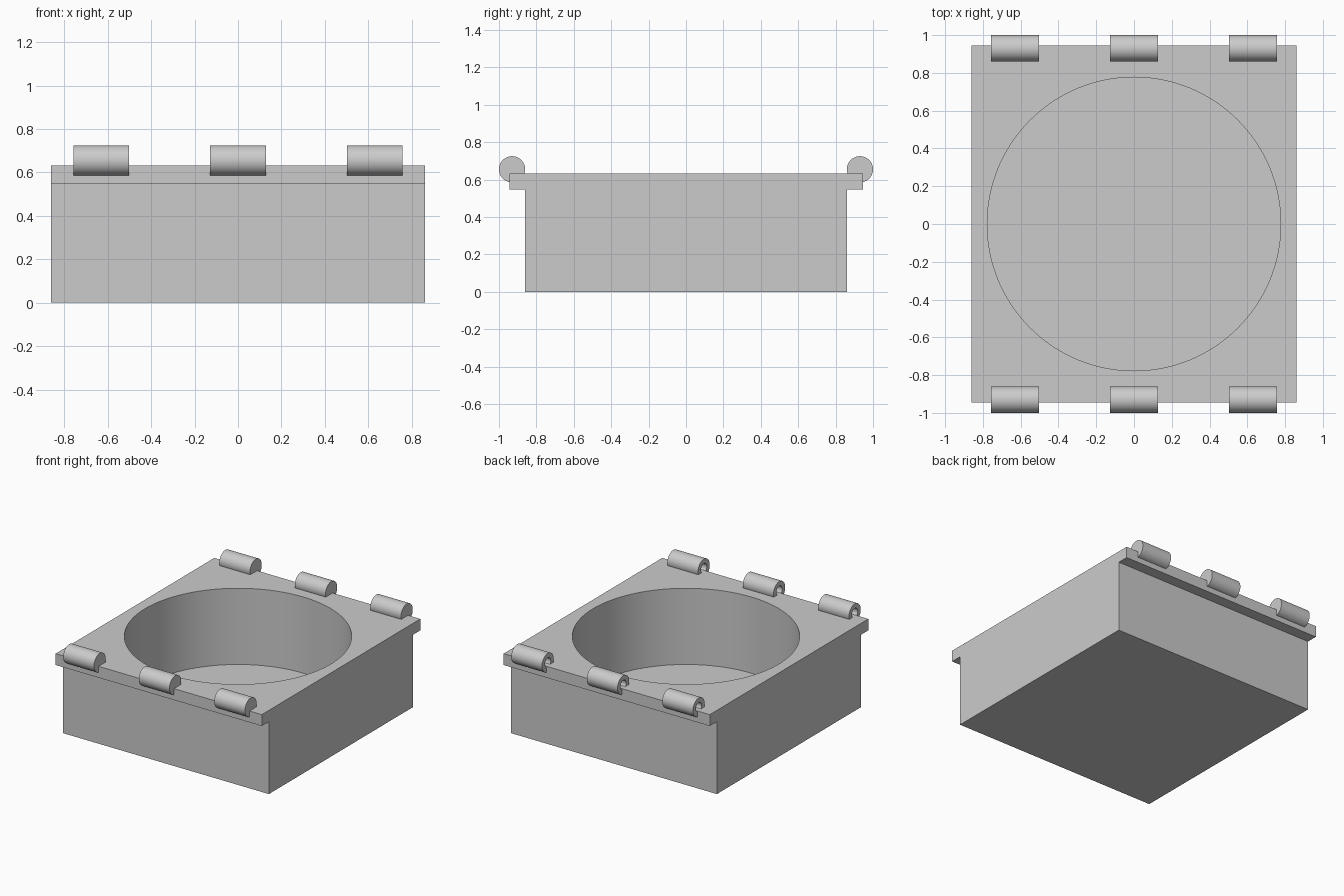
import bpy, bmesh, math
from mathutils import Matrix

if "Cube" in bpy.data.objects:
    bpy.data.objects.remove(bpy.data.objects["Cube"], do_unlink=True)

WIDTH = 1.72       # body length along x
TOP = 0.632        # top of the flange
BORE_RADIUS = 0.777
FLOOR = 0.057      # thickness under the bore
KNUCKLE_R, KNUCKLE_LEN = 0.07, 0.256

grey = bpy.data.materials.new("plain grey")
grey.use_nodes = True
grey.diffuse_color = (0.6, 0.6, 0.6, 1)
grey.node_tree.nodes["Principled BSDF"].inputs["Base Color"].default_value = (0.6, 0.6, 0.6, 1)


def make_object(name, bm):
    bmesh.ops.recalc_face_normals(bm, faces=bm.faces)
    mesh = bpy.data.meshes.new(name)
    bm.to_mesh(mesh)
    bm.free()
    mesh.materials.append(grey)
    obj = bpy.data.objects.new(name, mesh)
    bpy.context.collection.objects.link(obj)
    return obj


def cylinder(name, radius, length, matrix, segments):
    bm = bmesh.new()
    bmesh.ops.create_cone(bm, cap_ends=True, segments=segments, radius1=radius,
                          radius2=radius, depth=length, matrix=matrix)
    return make_object(name, bm)


def cut(obj, cutter):
    mod = obj.modifiers.new("cut", 'BOOLEAN')
    mod.operation = 'DIFFERENCE'
    mod.solver = 'EXACT'
    mod.object = cutter
    bpy.ops.object.select_all(action='DESELECT')
    bpy.context.view_layer.objects.active = obj
    obj.select_set(True)
    bpy.ops.object.modifier_apply(modifier=mod.name)
    bpy.data.objects.remove(cutter, do_unlink=True)
    bpy.ops.object.shade_smooth_by_angle(angle=math.radians(30))


# Block with overhanging front and back flanges: half profile mirrored, then extruded
half = [(0.86, 0), (0.86, 0.546), (0.945, 0.546), (0.945, TOP)]
profile = half + [(-y, z) for y, z in reversed(half)]
bm = bmesh.new()
face = bm.faces.new([bm.verts.new((-WIDTH / 2, y, z)) for y, z in profile])
ext = bmesh.ops.extrude_face_region(bm, geom=[face])
bmesh.ops.translate(bm, vec=(WIDTH, 0, 0),
                    verts=[v for v in ext["geom"] if isinstance(v, bmesh.types.BMVert)])
body = make_object("flanged_body", bm)

# Round blind bore
bore = cylinder("bore_cutter", BORE_RADIUS, 1,
                Matrix.Translation((0, 0, FLOOR + 0.5)), 128)
cut(body, bore)

# Hinge knuckles along both flanges, each with a blind pin hole in its right end
turn = Matrix.Rotation(math.pi / 2, 4, 'Y')
for side, y in (("front", -0.93), ("back", 0.93)):
    for place, x in (("right", -0.63), ("middle", 0), ("left", 0.63)):
        knuckle = cylinder(f"{side}_{place}_knuckle", KNUCKLE_R, KNUCKLE_LEN,
                           Matrix.Translation((x, y, 0.655)) @ turn, 64)
        pin = cylinder("pin_cutter", KNUCKLE_R / 2, KNUCKLE_LEN,
                       Matrix.Translation((x - 0.05, y, 0.655)) @ turn, 32)
        cut(knuckle, pin)
